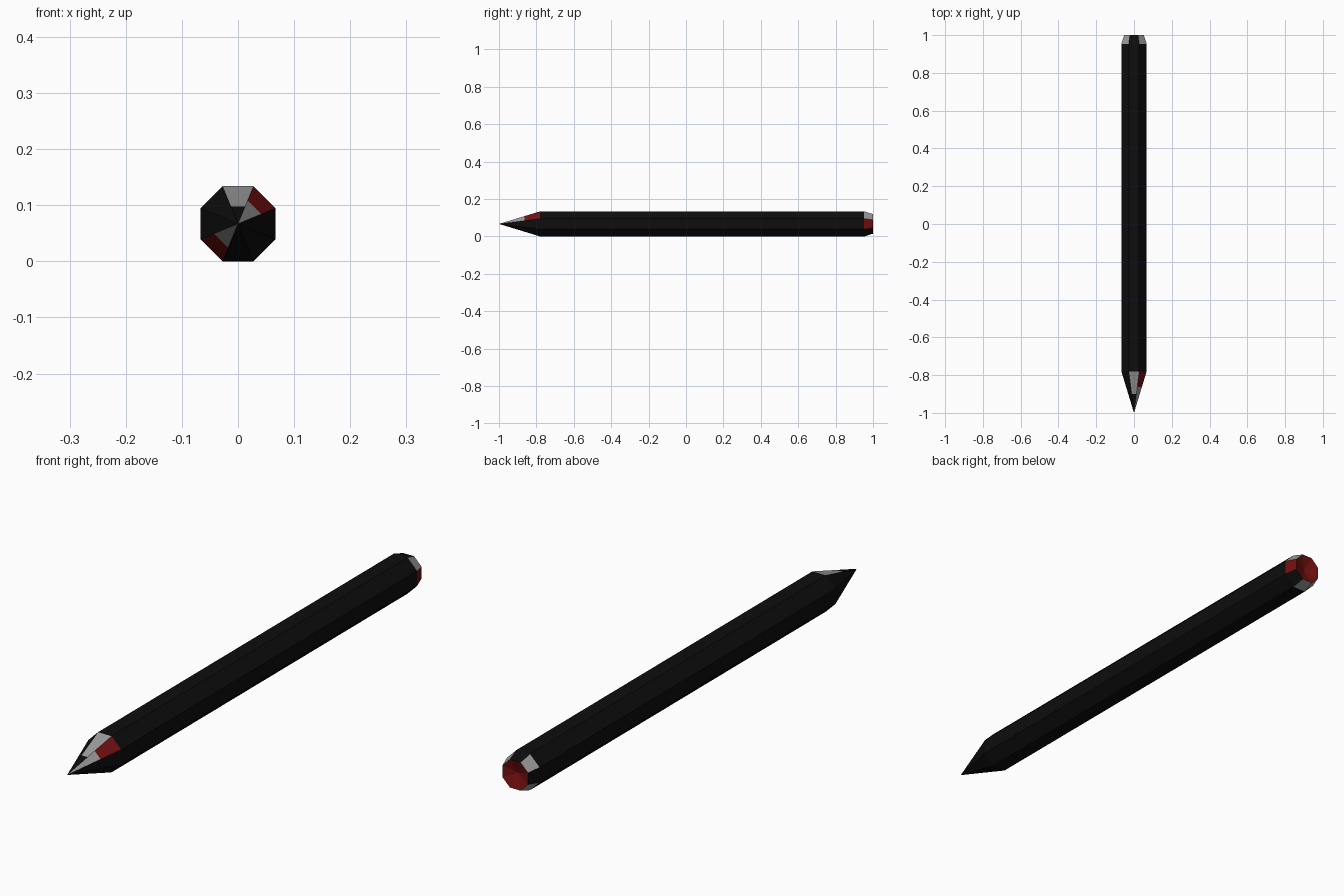
import bpy, bmesh, math

if "Cube" in bpy.data.objects:
    bpy.data.objects.remove(bpy.data.objects["Cube"])

R = 0.067 / math.cos(math.pi / 8)   # octagon corner radius (flat faces up)
CZ = 0.067


def material(name, rgb):
    m = bpy.data.materials.new(name)
    m.diffuse_color = (*rgb, 1)
    m.use_nodes = True
    m.node_tree.nodes["Principled BSDF"].inputs["Base Color"].default_value = m.diffuse_color
    return m


MATS = [material("black", (0.004, 0.004, 0.004)),
        material("grey", (0.33, 0.33, 0.33)),
        material("dark red", (0.17, 0.005, 0.005))]
BLACK, GREY, RED = 0, 1, 2


def corner(i, y, f):
    """Corner i of the octagon; side i runs from corner i to i+1 and faces i*45 degrees."""
    a = math.radians(45 * i - 22.5)
    return (f * R * math.cos(a), y, CZ + f * R * math.sin(a))


def build(name, faces):
    bm = bmesh.new()
    for pts, mat in faces:
        bm.faces.new([bm.verts.new(p) for p in pts]).material_index = mat
    bmesh.ops.remove_doubles(bm, verts=bm.verts, dist=1e-5)
    bmesh.ops.recalc_face_normals(bm, faces=bm.faces)
    me = bpy.data.meshes.new(name)
    bm.to_mesh(me)
    bm.free()
    for m in MATS:
        me.materials.append(m)
    bpy.context.collection.objects.link(bpy.data.objects.new(name, me))


def band(i, y0, f0, y1, f1):
    return [corner(i, y0, f0), corner(i + 1, y0, f0), corner(i + 1, y1, f1), corner(i, y1, f1)]


FRONT, BACK, END = -0.78, 0.953, 1.0

# shaft with chamfered end and shallow red dimple in the end
end_colours = {0: RED, 1: GREY, 3: GREY, 5: GREY, 6: GREY}
faces = []
for i in range(8):
    faces.append((band(i, FRONT, 1, BACK, 1), BLACK))
    faces.append((band(i, BACK, 1, END, 0.78), end_colours.get(i, BLACK)))
    faces.append(([corner(i, END, 0.78), corner(i + 1, END, 0.78), (0, END - 0.02, CZ)], RED))
build("shaft", faces)

# sharpened point: side -> (cut fraction, outer colour, inner colour)
cuts = {1: (0.62, RED, GREY), 2: (0.46, GREY, BLACK), 5: (0.64, RED, GREY)}
faces = []
for i in range(8):
    f, outer, inner = cuts.get(i, (0.5, BLACK, BLACK))
    y = -1 + (FRONT + 1) * f
    faces.append((band(i, FRONT, 1, y, f), outer))
    faces.append(([corner(i, y, f), corner(i + 1, y, f), (0, -1, CZ)], inner))
build("point", faces)
